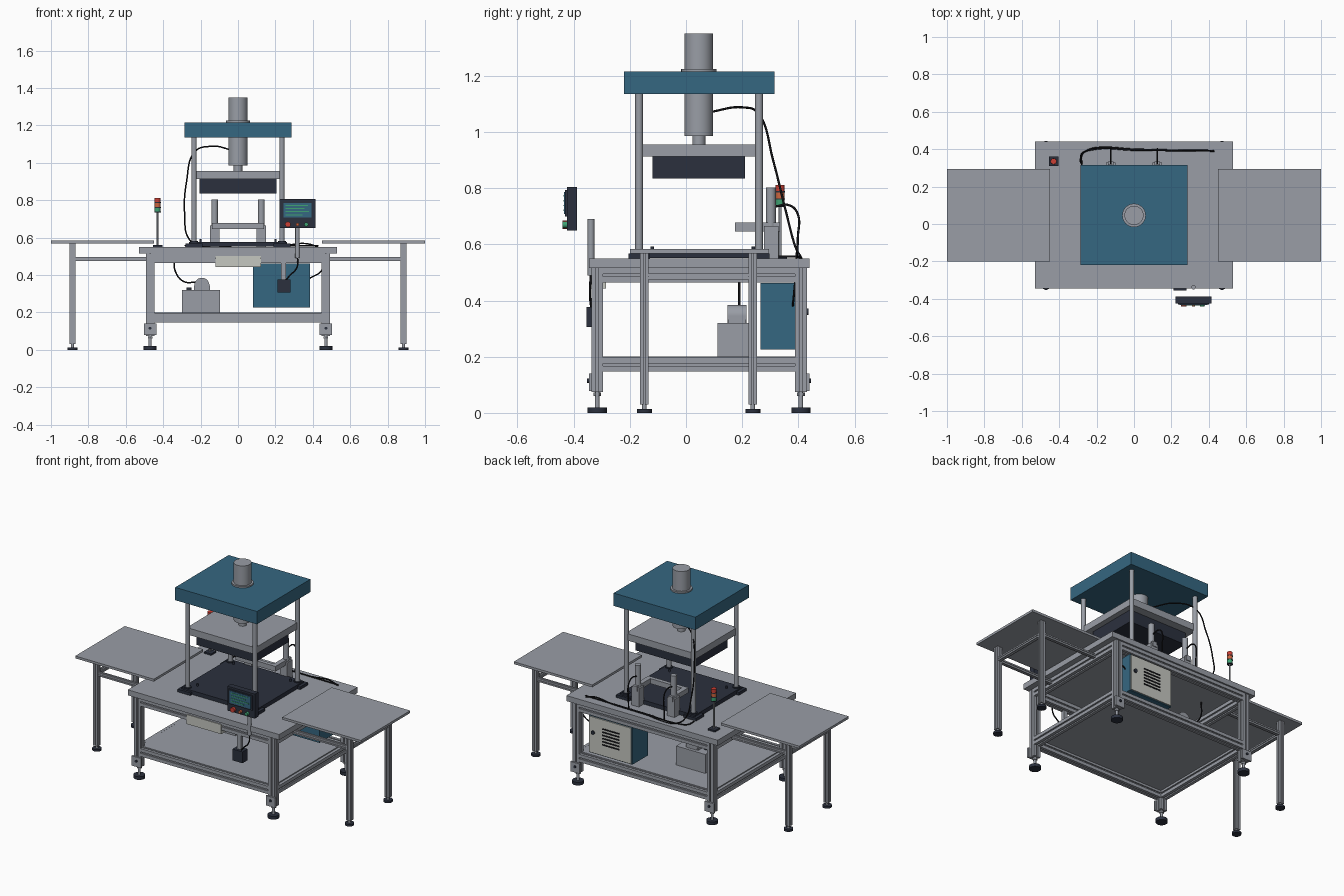
import bpy, bmesh, math
from mathutils import Vector, Matrix

old = bpy.data.objects.get("Cube")
if old:
    bpy.data.objects.remove(old, do_unlink=True)


def material(name, r, g, b):
    m = bpy.data.materials.new(name)
    m.use_nodes = True
    m.diffuse_color = (r, g, b, 1)
    m.node_tree.nodes["Principled BSDF"].inputs["Base Color"].default_value = (r, g, b, 1)
    return m


GREY = material("machine grey", .32, .34, .38)
NAVY = material("dark steel", .024, .03, .048)
BLUE = material("press blue", .036, .135, .22)
LIGHT = material("pale panel", .56, .57, .53)
RED = material("signal red", .6, .05, .035)
ORANGE = material("signal orange", .6, .13, .05)
GREEN = material("signal green", .05, .36, .17)
BLACK = material("cable black", .008, .008, .01)


def add(name, bm, mat, smooth=False):
    bmesh.ops.recalc_face_normals(bm, faces=bm.faces)
    me = bpy.data.meshes.new(name)
    bm.to_mesh(me)
    bm.free()
    me.materials.append(mat)
    if smooth:
        for p in me.polygons:
            p.use_smooth = True
        me.set_sharp_from_angle(angle=math.radians(40))
    ob = bpy.data.objects.new(name, me)
    bpy.context.collection.objects.link(ob)
    return ob


def box(name, x, y, z, mat=GREY):
    """Box from three (low, high) ranges."""
    bm = bmesh.new()
    bmesh.ops.create_cube(bm, size=1)
    for v in bm.verts:
        v.co = [r[0] + (c + .5) * (r[1] - r[0]) for r, c in zip((x, y, z), v.co)]
    return add(name, bm, mat)


def rod(name, start, end, r, mat=GREY, sides=24):
    """Cylinder between two points."""
    a, b = Vector(start), Vector(end)
    turn = (b - a).to_track_quat('Z', 'Y').to_matrix().to_4x4()
    bm = bmesh.new()
    bmesh.ops.create_cone(bm, cap_ends=True, segments=sides, radius1=r, radius2=r,
                          depth=(b - a).length,
                          matrix=Matrix.Translation((a + b) / 2) @ turn)
    return add(name, bm, mat, True)


def extrusion(name, start, end, w, h):
    """Slotted aluminium bar; h is the upright (or y) size, w the other."""
    a, b = Vector(start), Vector(end)
    d = (b - a).normalized()
    v = Vector((0, 1, 0)) if abs(d.z) > .5 else Vector((0, 0, 1))
    u = d.cross(v)
    side = [(-1, -1), (-.18, -1), (-.18, -.65), (.18, -.65), (.18, -1)]
    pts = []
    for k in range(4):
        for p, q in side:
            for _ in range(k):
                p, q = -q, p
            pts.append(a + u * p * w / 2 + v * q * h / 2)
    bm = bmesh.new()
    face = bm.faces.new([bm.verts.new(p) for p in pts])
    top = bmesh.ops.extrude_face_region(bm, geom=[face])["geom"]
    bmesh.ops.translate(bm, vec=b - a, verts=[g for g in top if isinstance(g, bmesh.types.BMVert)])
    return add(name, bm, GREY)


def cable(name, pts, r=.004):
    cu = bpy.data.curves.new(name, 'CURVE')
    cu.dimensions = '3D'
    cu.bevel_depth = r
    cu.bevel_resolution = 2
    cu.resolution_u = 8
    cu.use_fill_caps = True
    sp = cu.splines.new('BEZIER')
    sp.bezier_points.add(len(pts) - 1)
    for bp, p in zip(sp.bezier_points, pts):
        bp.co = p
        bp.handle_left_type = bp.handle_right_type = 'AUTO'
    cu.materials.append(BLACK)
    bpy.context.collection.objects.link(bpy.data.objects.new(name, cu))


# Main table frame
PX, YF, YB = .47, -.316, .409
box("table_top", (-.53, .53), (-.345, .44), (.515, .55))
box("lower_shelf", (-.47, .47), (-.31, .4), (.19, .2))
for y, out in ((YF, -1), (YB, 1)):
    for z in (.172, .49):
        extrusion("long_rail", (-PX + .02, y, z), (PX - .02, y, z), .042, .05)
    for s in (-1, 1):
        x = s * PX
        extrusion("table_post", (x, y, .075), (x, y, .515), .046, .042)
        rod("foot_stem", (x, y, .015), (x, y, .08), .008)
        rod("foot_pad", (x, y, 0), (x, y, .02), .034, NAVY)
        rod("foot_nut", (x, y, .06), (x, y, .072), .014, GREY, 6)
        yy = y + out * .024
        box("foot_bracket", (x - .033, x + .033), (yy - .006, yy + .006), (.078, .14))
        rod("bracket_bolt", (x, yy, .115), (x, yy + out * .012, .115), .008, NAVY, 12)
for s in (-1, 1):
    for z in (.172, .49):
        extrusion("cross_rail", (s * PX, YF + .02, z), (s * PX, YB - .02, z), .046, .05)

    # Side tables
    box("side_table_top", sorted((s * .45, s)), (-.2, .295), (.568, .583))
    for y in (-.148, .238):
        x = s * .885
        extrusion("side_table_leg", (x, y, .03), (x, y, .568), .031, .03)
        rod("side_leg_stem", (x, y, .01), (x, y, .032), .008)
        rod("side_leg_pad", (x, y, 0), (x, y, .013), .027, NAVY)
        extrusion("side_table_rail", (s * .49, y, .486), (s * .87, y, .486), .022, .022)
    extrusion("side_cross_rail", (s * .885, -.135, .486), (s * .885, .225, .486), .022, .022)

# Press: base, columns, moving plate, crown and cylinder
CY = .046
box("press_base", (-.262, .262), (-.19, .285), (.552, .577), NAVY)
for x in (-.235, .235):
    for y in (-.167, .26):
        rod("press_column", (x, y, .56), (x, y, 1.14), .014)
        box("column_foot", (x - .045, x + .045), (y - .038, y + .038), (.55, .568), NAVY)
        rod("column_collar", (x, y, .568), (x, y, .582), .022, NAVY)
for x in (-.2, .2):
    for y in (-.12, .24):
        rod("guide_pin", (x, y, .575), (x, y, .592), .006, NAVY, 12)
box("moving_plate", (-.24, .24), (-.17, .263), (.912, .955))
box("press_head", (-.205, .205), (-.12, .21), (.835, .912), NAVY)
box("press_crown", (-.286, .286), (-.22, .315), (1.135, 1.216), BLUE)
rod("press_cylinder", (0, CY, .985), (0, CY, 1.35), .051, GREY, 40)
rod("cylinder_flange", (0, CY, 1.21), (0, CY, 1.225), .063, GREY, 40)
rod("press_rod", (0, CY, .95), (0, CY, .99), .023)

# Rear ejector: two lifting posts carrying a U-shaped frame
for s in (-1, 1):
    x = s * .125
    box("lift_base", (x - .026, x + .026), (.277, .33), (.55, .665))
    rod("lift_post", (x, .302, .66), (x, .302, .803), .018)
    box("lift_arm", (x - .015, x + .015), (.175, .335), (.646, .678))
    cable("lift_hose", [(x, .318, .735), (x, .365, .74), (x, .395, .715),
                        (x, .398, .62), (x, .395, .555)])
box("lift_crossbar", (-.14, .14), (.175, .2), (.646, .678))

# Control cabinet with vented rear door
box("cabinet", (.08, .385), (.265, .422), (.225, .462), BLUE)
box("cabinet_door", (.085, .38), (.42, .429), (.23, .457), LIGHT)
for i in range(6):
    z = .295 + i * .02
    box("door_vent", (.165, .285), (.428, .431), (z, z + .009), BLACK)
rod("door_lock", (.35, .425, .36), (.35, .436, .36), .012, NAVY, 16)

# Pump unit on the shelf
box("pump_box", (-.3, -.095), (.112, .235), (.2, .32))
rod("pump_motor", (-.193, .148, .345), (-.193, .216, .345), .04)
box("motor_mount", (-.235, -.15), (.15, .214), (.32, .345))
rod("pump_valve", (-.262, .17, .32), (-.262, .17, .333), .014, NAVY, 16)

# Operator panel on its post
rod("panel_post", (.318, -.338, .49), (.318, -.338, .69), .012)
box("panel_body", (.222, .415), (-.424, -.388), (.65, .805), NAVY)
box("panel_bezel", (.235, .402), (-.431, -.424), (.7, .793), NAVY)
box("panel_screen", (.244, .393), (-.434, -.43), (.708, .786), BLUE)
for i, w in enumerate((.09, .125, .1, .12)):
    z = .719 + i * .017
    box("screen_line", (.255, .255 + w), (-.436, -.433), (z, z + .005), GREEN)
for x, r, mat in ((.267, .015, RED), (.318, .009, ORANGE), (.365, .011, GREEN)):
    rod("panel_button", (x, -.424, .67), (x, -.44, .67), r, mat, 20)

# Front switch box and junction box
box("switch_box", (.21, .28), (-.355, -.305), (.305, .377), NAVY)
box("switch_hanger", (.23, .256), (-.337, -.315), (.375, .48))
box("junction_box", (-.12, .122), (-.342, -.285), (.442, .502), LIGHT)

# Signal tower
TX, TY = -.43, .335
box("tower_base", (TX - .025, TX + .025), (TY - .025, TY + .025), (.55, .56), NAVY)
rod("tower_pole", (TX, TY, .555), (TX, TY, .737), .005, GREY, 12)
for z, mat in ((.737, GREEN), (.763, ORANGE), (.789, RED)):
    rod("tower_light", (TX, TY, z), (TX, TY, z + .023), .016, mat)
    rod("tower_ring", (TX, TY, z - .004), (TX, TY, z + .001), .017, NAVY)

# Cables
cable("press_cable", [(-.04, .08, 1.07), (-.14, .2, 1.088), (-.23, .262, 1.06),
                      (-.275, .31, .9), (-.285, .355, .72), (-.26, .39, .59),
                      (-.2, .408, .557), (0, .4, .556), (.22, .395, .556), (.41, .393, .556),
                      (.445, .393, .52), (.45, .385, .43), (.38, .38, .38)])
cable("rear_cable", [(-.28, .32, .557), (-.275, .375, .557), (-.22, .398, .557),
                     (0, .395, .557), (.43, .39, .557)])
cable("pump_cable", [(-.34, .19, .515), (-.335, .19, .42), (-.29, .19, .365), (-.22, .19, .362)])
cable("panel_cable", [(.318, -.338, .5), (.315, -.342, .44), (.275, -.34, .395), (.25, -.335, .365)])
